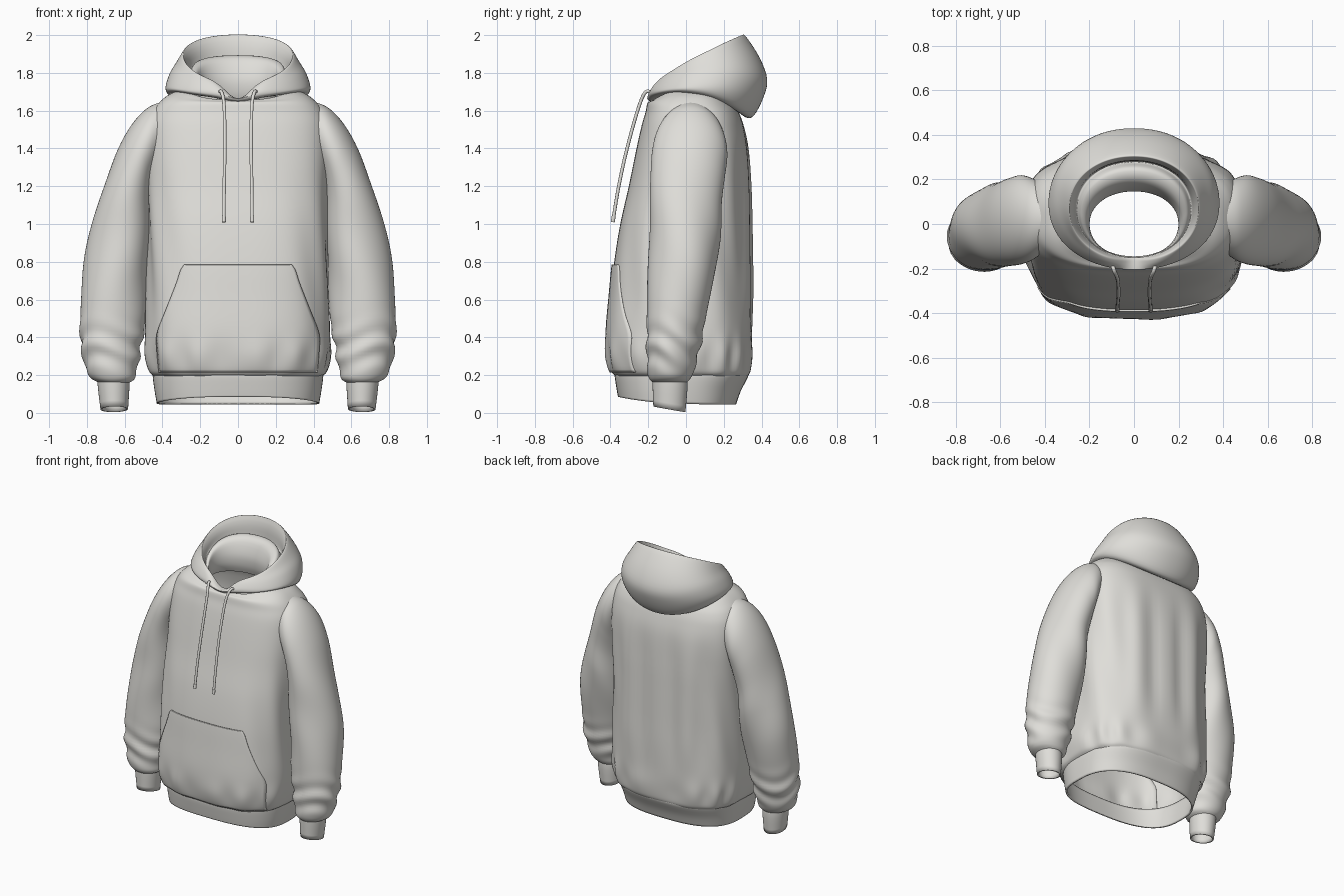
import bpy
import bmesh
from math import sin, cos, pi, exp
from mathutils import Vector
from mathutils.bvhtree import BVHTree

cube = bpy.data.objects.get("Cube")
if cube:
    bpy.data.objects.remove(cube, do_unlink=True)

fabric = bpy.data.materials.new("light_grey_fabric")
fabric.use_nodes = True
fabric.diffuse_color = (0.74, 0.73, 0.695, 1)
fabric.node_tree.nodes["Principled BSDF"].inputs["Base Color"].default_value = fabric.diffuse_color


def make(name, verts, faces, thickness=0):
    mesh = bpy.data.meshes.new(name)
    mesh.from_pydata(verts, [], faces)
    bm = bmesh.new()
    bm.from_mesh(mesh)
    bmesh.ops.recalc_face_normals(bm, faces=bm.faces)
    for face in bm.faces:
        face.smooth = True
    bm.to_mesh(mesh)
    bm.free()
    mesh.materials.append(fabric)
    obj = bpy.data.objects.new(name, mesh)
    bpy.context.collection.objects.link(obj)
    if thickness:
        mod = obj.modifiers.new("thickness", 'SOLIDIFY')
        mod.thickness = thickness


def smooth_keys(keys, steps):
    """Resample a list of key tuples with a Catmull-Rom spline."""
    out = []
    for i in range(len(keys) - 1):
        a, b, c, d = (keys[min(max(j, 0), len(keys) - 1)] for j in range(i - 1, i + 3))
        for s in range(steps):
            t = s / steps
            out.append([q + t / 2 * (r - p + t * (2 * p - 5 * q + 4 * r - w + t * (3 * (q - r) + w - p)))
                        for p, q, r, w in zip(a, b, c, d)])
    return out + [list(keys[-1])]


def grid_faces(rows, cols, wrap):
    return [(i * cols + j, i * cols + (j + 1) % cols, (i + 1) * cols + (j + 1) % cols, (i + 1) * cols + j)
            for i in range(rows - 1) for j in range(cols if wrap else cols - 1)]


def loft(name, rings, thickness=0):
    verts = [p for ring in rings for p in ring]
    faces = grid_faces(len(rings), len(rings[0]), True)
    make(name, verts, faces, thickness)
    return verts, faces


def power(v, e):
    return abs(v) ** e * (1 if v > 0 else -1)


def loop(key, n, folds=None, notch=0, count=112):
    """Ring around the body: half width, front y, back y, front z, side z, back z."""
    rx, yf, yb, zf, zs, zb = key
    ring = []
    for j in range(count):
        a = 2 * pi * j / count
        s, c = sin(a), cos(a)
        z = zf * (1 + c) / 2 + zb * (1 - c) / 2 + (zs - (zf + zb) / 2) * s * s
        x, y = rx * power(s, 2 / n), -(yb - yf) / 2 * power(c, 2 / n)
        k = 1 + (folds(a, x, c, z) if folds else 0)
        z -= notch * exp(-(x / 0.085) ** 2) * (c > 0)
        ring.append(Vector((x * k, (yf + yb) / 2 + y * k, z)))
    return ring


def level(rx, yf, yb, z):
    return (rx, yf, yb, z, z, z)


# Torso with bunching over the hem and long pleats down the back
def torso_folds(a, x, c, z):
    bunch = 0.02 * sin(13 * a + 1.2 * sin(3 * a)) * exp(-((z - 0.29) / 0.09) ** 2)
    pleat = 0.03 * cos(x * 27) * max(0, -c) * exp(-((z - 0.95) / 0.45) ** 4)
    side = 0.02 * sin(9 * a + 5 * z) * sin(a) ** 2 * exp(-((z - 0.8) / 0.4) ** 2)
    return bunch + pleat + side


torso_keys = [level(*k) for k in (
    (0.445, -0.372, 0.328, 0.195), (0.47, -0.395, 0.34, 0.225), (0.488, -0.413, 0.348, 0.32),
    (0.488, -0.413, 0.348, 0.45), (0.483, -0.398, 0.348, 0.62), (0.48, -0.38, 0.345, 0.8),
    (0.48, -0.348, 0.342, 1.0), (0.482, -0.303, 0.338, 1.2), (0.486, -0.262, 0.328, 1.4),
    (0.478, -0.235, 0.305, 1.52), (0.455, -0.215, 0.28, 1.59))]
torso_keys += [(0.42, -0.204, 0.255, 1.64, 1.64, 1.63), (0.365, -0.187, 0.235, 1.65, 1.685, 1.65),
               (0.29, -0.165, 0.21, 1.655, 1.71, 1.66), (0.23, -0.15, 0.18, 1.62, 1.66, 1.64)]
torso_verts, torso_faces = loft("torso", [
    loop(k, 2.9 - 0.5 * max(0, k[4] - 1.3), torso_folds) for k in smooth_keys(torso_keys, 6)])

# Ribbed band at the bottom
hem_keys = [(0.43, -0.36, 0.265, 0.085, 0.05, 0.045), (0.442, -0.368, 0.29, 0.13, 0.12, 0.115),
            (0.452, -0.378, 0.332, 0.2, 0.2, 0.2), (0.445, -0.37, 0.32, 0.22, 0.22, 0.22)]
loft("hem_band", [loop(k, 2.7) for k in smooth_keys(hem_keys, 4)], 0.012)

# Hood lying on the shoulders: outer shell, rim, then the folded lining
hood_keys = [
    (0.30, -0.165, 0.25, 1.665, 1.69, 1.62), (0.345, -0.19, 0.315, 1.67, 1.685, 1.565),
    (0.378, -0.203, 0.36, 1.68, 1.70, 1.575), (0.382, -0.205, 0.41, 1.70, 1.735, 1.67),
    (0.36, -0.197, 0.43, 1.72, 1.80, 1.765), (0.328, -0.184, 0.39, 1.74, 1.85, 1.88),
    (0.296, -0.168, 0.315, 1.75, 1.892, 1.995), (0.284, -0.16, 0.298, 1.74, 1.885, 1.988),
    (0.27, -0.155, 0.285, 1.715, 1.85, 1.93), (0.258, -0.152, 0.28, 1.69, 1.80, 1.83),
    (0.24, -0.15, 0.25, 1.68, 1.82, 1.89), (0.215, -0.15, 0.19, 1.67, 1.80, 1.875),
    (0.203, -0.15, 0.15, 1.66, 1.75, 1.78), (0.2, -0.148, 0.15, 1.65, 1.69, 1.70),
    (0.215, -0.145, 0.17, 1.63, 1.64, 1.64)]
loft("hood", [loop(k, 2.1, notch=max(0.02, k[3] - 1.665)) for k in smooth_keys(hood_keys, 4)])


# Sleeves and cuffs: inner x, z, outer x, z, centre y, half depth
sleeve_keys = [
    (0.42, 1.3, 0.385, 1.652, 0.025, 0.15), (0.445, 1.25, 0.475, 1.617, 0.022, 0.185),
    (0.455, 1.2, 0.56, 1.53, 0.02, 0.2), (0.46, 1.12, 0.64, 1.39, 0.01, 0.197),
    (0.465, 1.0, 0.71, 1.2, -0.005, 0.19),
    (0.47, 0.85, 0.77, 1.0, -0.008, 0.188), (0.475, 0.7, 0.818, 0.78, -0.022, 0.178),
    (0.49, 0.5, 0.835, 0.54, -0.05, 0.158), (0.512, 0.35, 0.832, 0.37, -0.065, 0.142),
    (0.535, 0.23, 0.805, 0.235, -0.08, 0.125), (0.548, 0.18, 0.78, 0.185, -0.085, 0.11),
    (0.585, 0.155, 0.735, 0.16, -0.085, 0.085)]
cuff_keys = [(0.575, 0.18, 0.745, 0.185, -0.085, 0.092), (0.575, 0.13, 0.742, 0.135, -0.085, 0.092),
             (0.582, 0.02, 0.728, 0.018, -0.088, 0.085)]


def sleeve_ring(key, side, crease, tilt=0):
    xi, zi, xo, zo, yc, ry = key
    centre, arm = Vector(((xi + xo) / 2, yc, (zi + zo) / 2)), Vector(((xo - xi) / 2, 0, (zo - zi) / 2))
    ring = []
    for j in range(56):
        a = 2 * pi * j / 56
        z = centre.z
        wave = 0.06 * sin(48 * z + 2.5 * sin(a) + 1.5 * sin(2 * a)) * exp(-((z - 0.34) / 0.11) ** 2)
        wave += 0.03 * sin(3 * a + 9 * z) * exp(-((z - 0.9) / 0.35) ** 2)
        p = centre + (arm * cos(a) + Vector((0, ry * sin(a), 0))) * (1 + crease * wave)
        ring.append(Vector((p.x * side, p.y, p.z - tilt * sin(a))))
    return ring


for side, label in ((1, "left"), (-1, "right")):
    loft(label + "_sleeve", [sleeve_ring(k, side, 1) for k in smooth_keys(sleeve_keys, 8)])
    loft(label + "_cuff", [sleeve_ring(k, side, 0, 0.015) for k in smooth_keys(cuff_keys, 3)], 0.01)

# Front pouch pocket draped over the torso
surface = BVHTree.FromPolygons(torso_verts, torso_faces)


def on_front(x, z, gap):
    hit = surface.ray_cast(Vector((x, -1, z)), Vector((0, 1, 0)))[0]
    return Vector((x, hit.y - gap, z))


pocket_rows = smooth_keys([(0.42, 0.215), (0.43, 0.32), (0.43, 0.42), (0.385, 0.54),
                           (0.33, 0.68), (0.305, 0.755), (0.285, 0.785)], 5)
cols = 49
pocket_verts = []
for half, z in pocket_rows:
    for j in range(cols):
        u = 2 * j / (cols - 1) - 1
        pocket_verts.append(on_front(half * u, z, 0.008 + 0.004 * (1 - u * u)))
make("front_pocket", pocket_verts, grid_faces(len(pocket_rows), cols, False), 0.01)


def cord(name, points, radius):
    curve = bpy.data.curves.new(name, 'CURVE')
    curve.dimensions = '3D'
    curve.bevel_depth = radius
    curve.bevel_resolution = 3
    curve.use_fill_caps = True
    spline = curve.splines.new('POLY')
    path = smooth_keys(points, 5)
    spline.points.add(len(path) - 1)
    for point, co in zip(spline.points, path):
        point.co = (*co, 1)
    spline.use_smooth = True
    curve.materials.append(fabric)
    bpy.context.collection.objects.link(bpy.data.objects.new(name, curve))


# Drawstrings with thicker tips
for side, label in ((1, "left"), (-1, "right")):
    cord(label + "_drawstring", [
        (side * 0.1, -0.175, 1.69), (side * 0.088, -0.212, 1.7), (side * 0.073, -0.25, 1.62),
        (side * 0.07, -0.312, 1.4), (side * 0.073, -0.356, 1.2), (side * 0.075, -0.386, 1.02)], 0.009)
    cord(label + "_drawstring_tip", [(side * 0.075, -0.383, 1.04), (side * 0.075, -0.388, 1.01)], 0.011)
